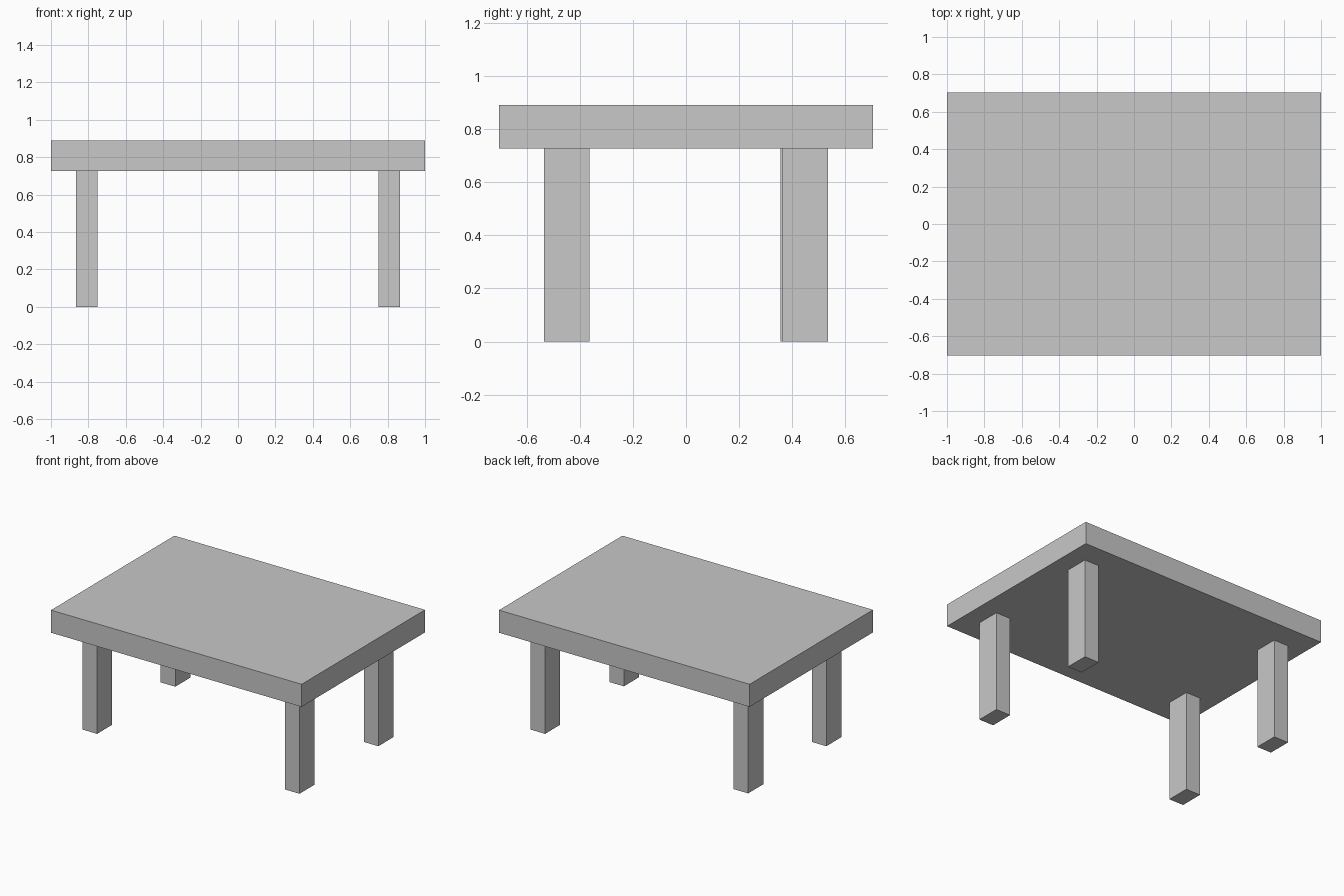
import bpy

if "Cube" in bpy.data.objects:
    bpy.data.objects.remove(bpy.data.objects["Cube"])

# One plain grey for the whole table
grey = bpy.data.materials.new("plain_grey")
grey.diffuse_color = (0.58, 0.58, 0.58, 1.0)
grey.use_nodes = True
grey.node_tree.nodes["Principled BSDF"].inputs["Base Color"].default_value = grey.diffuse_color


def box(name, x, y, z):
    """Box spanning the given (min, max) ranges."""
    spans = (x, y, z)
    bpy.ops.mesh.primitive_cube_add(size=1, location=[(a + b) / 2 for a, b in spans])
    obj = bpy.context.object
    obj.name = name
    obj.scale = [b - a for a, b in spans]
    bpy.ops.object.transform_apply(location=False, rotation=False, scale=True)
    obj.data.materials.append(grey)
    return obj


TOP_Z = 0.89      # upper face of the slab
LEG_Z = 0.727     # underside of the slab

# Thick table top
box("table_top", (-1, 1), (-0.703, 0.703), (LEG_Z, TOP_Z))

# Four rectangular legs, set in from the edges
left, right = (-0.866, -0.75), (0.75, 0.866)
box("front_left_leg", left, (-0.535, -0.363), (0, LEG_Z))
box("front_right_leg", right, (-0.535, -0.363), (0, LEG_Z))
box("back_left_leg", left, (0.356, 0.528), (0, LEG_Z))
box("back_right_leg", right, (0.363, 0.535), (0, LEG_Z))
